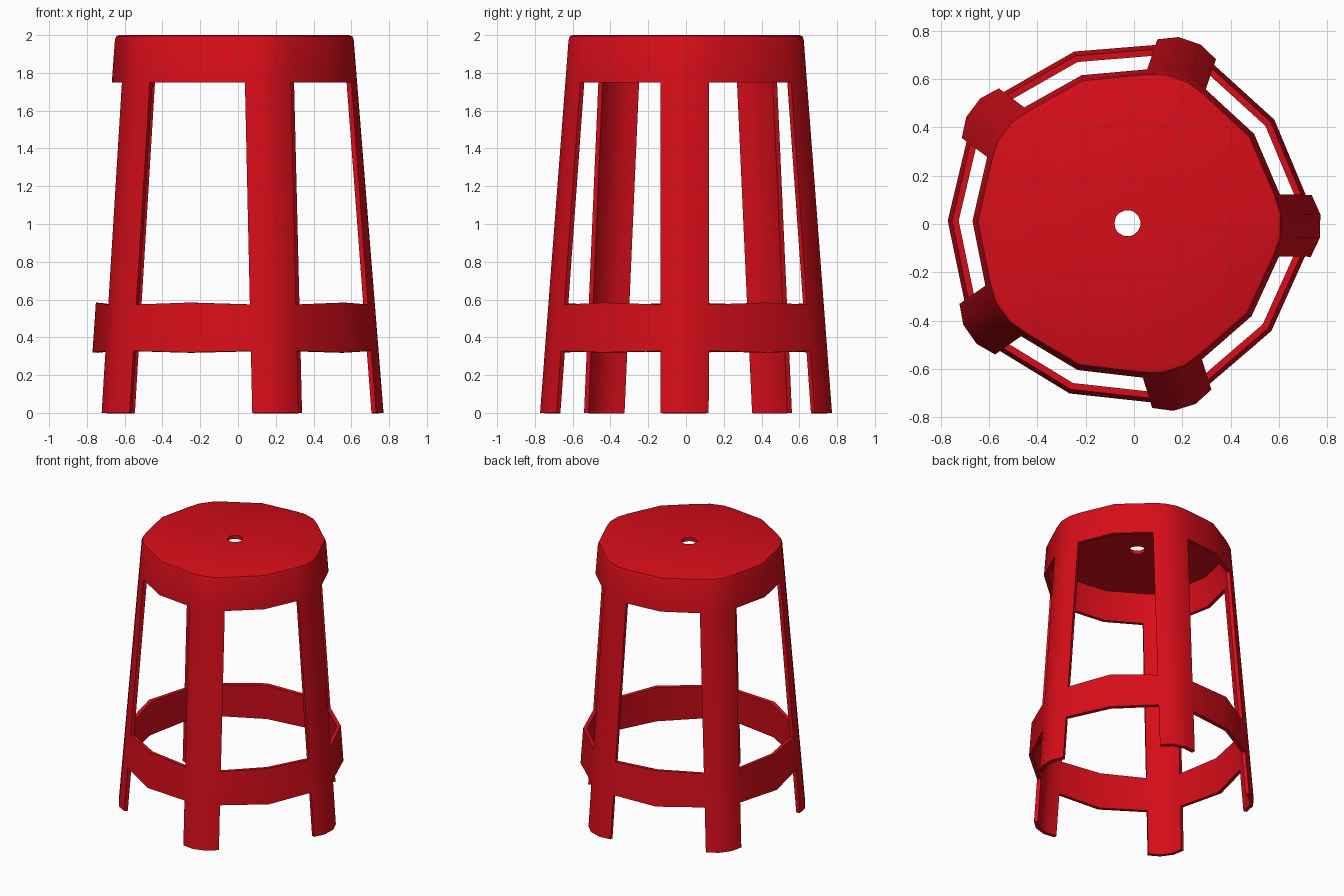
import bpy, bmesh
from math import cos, sin, pi, radians, atan2

if "Cube" in bpy.data.objects:
    bpy.data.objects.remove(bpy.data.objects["Cube"])

CX, CY, TURN = -0.027, 0.003, radians(-0.8)
LEG = [(-0.128, 1), (-0.048, 0), (0.048, 0), (0.128, 1)]   # leg arc: sideways offset, edge drop
COLS = len(LEG) + 1                                        # four leg points + one corner between legs

# rows from the feet up: height, inward shrink, height change at the corner between legs
ROWS = [(0, 0, 0), (0.328, 0, -0.008), (0.574, 0, 0.01), (1.75, 0, 0),
        (1.975, 0, 0), (1.994, 0.006, 0), (2.0, 0.022, 0)]


def wall_point(leg, col, z, shrink, lift):
    a = TURN + leg * 2 * pi / 5
    if col < len(LEG):
        t, edge = LEG[col]
        r = 0.797 - 0.08 * z - edge * (0.037 - 0.005 * z) - shrink
    else:
        a += pi / 5
        t, r = 0, 0.767 - 0.072 * z - shrink
    return (CX + r * cos(a) - t * sin(a), CY + r * sin(a) + t * cos(a), z + lift * (col == len(LEG)))


bm = bmesh.new()
grid = []
for z, shrink, lift in ROWS:
    grid.append([bm.verts.new(wall_point(l, c, z, shrink, lift if c == len(LEG) else 0))
                 for l in range(5) for c in range(COLS)])

# rim of the round hole in the seat
hole = []
for v in grid[-1]:
    a = atan2(v.co.y - CY, v.co.x - CX)
    hole.append(bm.verts.new((CX + 0.054 * cos(a), CY + 0.054 * sin(a), 2.0)))
grid.append(hole)

# skin the shell, leaving openings between the legs below and above the foot ring
n = 5 * COLS
for j in range(len(grid) - 1):
    for i in range(n):
        if j in (0, 2) and i % COLS >= len(LEG) - 1:
            continue
        k = (i + 1) % n
        bm.faces.new((grid[j][i], grid[j][k], grid[j + 1][k], grid[j + 1][i]))
bmesh.ops.delete(bm, geom=[v for v in bm.verts if not v.link_faces], context='VERTS')

mesh = bpy.data.meshes.new("moulded_stool")
bm.to_mesh(mesh)
bm.free()
stool = bpy.data.objects.new("moulded_stool", mesh)
bpy.context.collection.objects.link(stool)

# plastic wall thickness
solid = stool.modifiers.new("wall", 'SOLIDIFY')
solid.thickness = 0.027
solid.offset = -1
solid.use_even_offset = True

bpy.context.view_layer.objects.active = stool
stool.select_set(True)
bpy.ops.object.modifier_apply(modifier="wall")
bpy.ops.object.shade_smooth_by_angle(angle=radians(40))

red = bpy.data.materials.new("red_plastic")
red.diffuse_color = (0.68, 0.004, 0.01, 1)
red.use_nodes = True
red.node_tree.nodes["Principled BSDF"].inputs["Base Color"].default_value = red.diffuse_color
mesh.materials.append(red)
